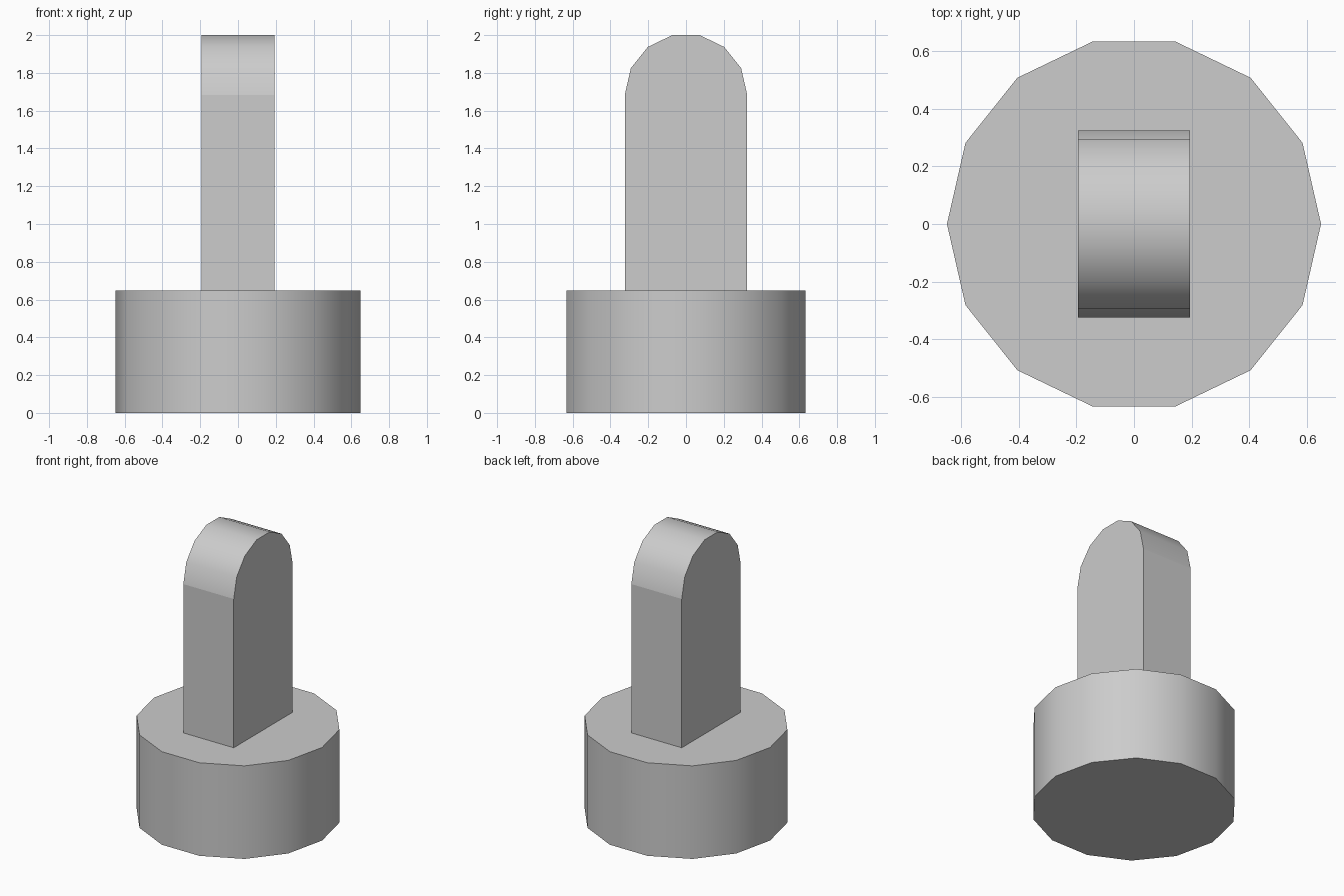
import bpy
import bmesh
from math import cos, sin, pi

cube = bpy.data.objects.get("Cube")
if cube:
    bpy.data.objects.remove(cube, do_unlink=True)

SIDES = 14
BASE_RADIUS, BASE_HEIGHT = 0.648, 0.648
LEVER_RADIUS, LEVER_HALF_WIDTH = 0.324, 0.194
ARC_Z = 2.0 - LEVER_RADIUS * cos(pi / SIDES)   # centre of the rounded end
LEVER_BOTTOM = 0.6

# Single grey material
grey = bpy.data.materials.new("light_grey")
grey.use_nodes = True
colour = (0.604, 0.604, 0.604, 1)
grey.diffuse_color = colour
grey.node_tree.nodes["Principled BSDF"].inputs["Base Color"].default_value = colour


def prism(name, profile, direction):
    """Extrude a closed profile into a solid with smooth sides and sharp rims."""
    bm = bmesh.new()
    face = bm.faces.new([bm.verts.new(p) for p in profile])
    extruded = bmesh.ops.extrude_face_region(bm, geom=[face], use_keep_orig=True)["geom"]
    verts = [v for v in extruded if isinstance(v, bmesh.types.BMVert)]
    bmesh.ops.translate(bm, verts=verts, vec=direction)
    bmesh.ops.recalc_face_normals(bm, faces=bm.faces)
    mesh = bpy.data.meshes.new(name)
    bm.to_mesh(mesh)
    bm.free()
    mesh.materials.append(grey)
    obj = bpy.data.objects.new(name, mesh)
    bpy.context.collection.objects.link(obj)
    bpy.ops.object.select_all(action='DESELECT')
    obj.select_set(True)
    bpy.context.view_layer.objects.active = obj
    bpy.ops.object.shade_smooth_by_angle(angle=pi / 6)
    return obj


# Round base
angles = [2 * pi * i / SIDES for i in range(SIDES)]
prism("base", [(BASE_RADIUS * cos(a), BASE_RADIUS * sin(a), 0) for a in angles],
      (0, 0, BASE_HEIGHT))

# Upright lever with a rounded top
arc = [(-LEVER_HALF_WIDTH, LEVER_RADIUS * cos(a), ARC_Z + LEVER_RADIUS * sin(a))
       for a in angles[:SIDES // 2 + 1]]
foot = [(-LEVER_HALF_WIDTH, y, LEVER_BOTTOM) for y in (-LEVER_RADIUS, LEVER_RADIUS)]
lever = prism("lever", arc + foot, (2 * LEVER_HALF_WIDTH, 0, 0))

# Crisp seam where the flat sides meet the rounded top
for edge in lever.data.edges:
    if all(abs(lever.data.vertices[i].co.z - ARC_Z) < 0.001 for i in edge.vertices):
        edge.use_edge_sharp = True
